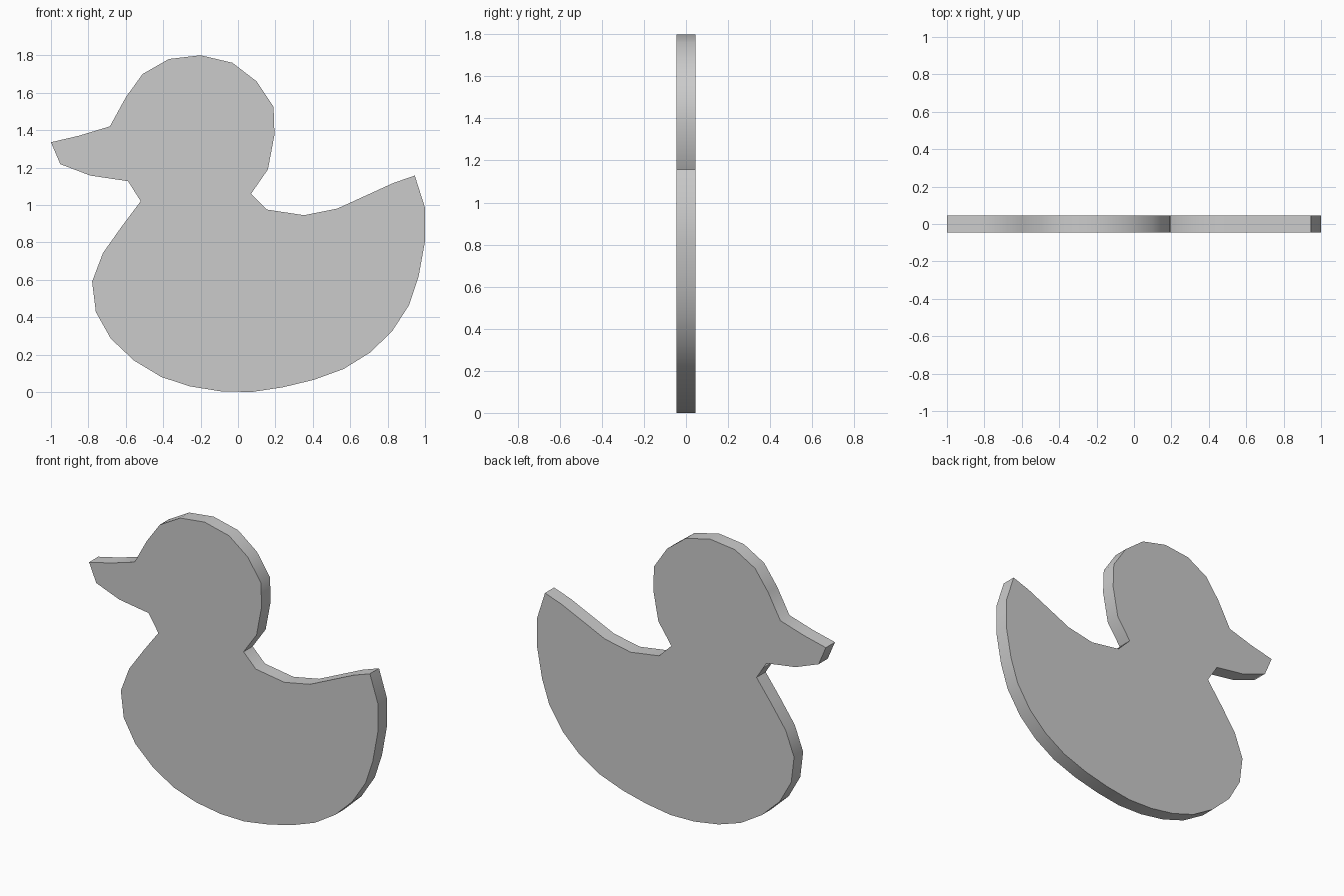
import bpy, bmesh, math

if "Cube" in bpy.data.objects:
    bpy.data.objects.remove(bpy.data.objects["Cube"])

THICKNESS = 0.09

# Silhouette (x, z), clockwise from the beak tip
beak_top = [(-1.0, 1.335), (-0.85, 1.37), (-0.685, 1.42)]
head = [(-0.60, 1.575), (-0.51, 1.70), (-0.37, 1.78), (-0.20, 1.80),
        (-0.03, 1.76), (0.10, 1.66), (0.19, 1.525), (0.195, 1.375),
        (0.16, 1.19), (0.07, 1.06)]
back_and_tail = [(0.155, 0.975), (0.353, 0.945), (0.53, 0.98),
                 (0.83, 1.117), (0.945, 1.157), (1.0, 0.985)]
belly = [(1.0, 0.807), (0.965, 0.615), (0.915, 0.465), (0.823, 0.323),
         (0.705, 0.21), (0.565, 0.123), (0.406, 0.065), (0.24, 0.025),
         (0.075, 0.0), (-0.09, 0.003), (-0.257, 0.03), (-0.41, 0.08),
         (-0.556, 0.168), (-0.68, 0.285), (-0.76, 0.427)]
breast = [(-0.78, 0.59), (-0.722, 0.743), (-0.62, 0.887), (-0.52, 1.02)]
beak_bottom = [(-0.588, 1.127), (-0.79, 1.157), (-0.95, 1.218)]
outline = beak_top + head + back_and_tail + belly + breast + beak_bottom

# Flat duck board: fill the silhouette and extrude it through the thickness
bm = bmesh.new()
face = bm.faces.new([bm.verts.new((x, -THICKNESS / 2, z)) for x, z in outline])
ext = bmesh.ops.extrude_face_region(bm, geom=[face], use_keep_orig=True)
moved = [g for g in ext["geom"] if isinstance(g, bmesh.types.BMVert)]
bmesh.ops.translate(bm, verts=moved, vec=(0, THICKNESS, 0))
bmesh.ops.recalc_face_normals(bm, faces=bm.faces)

mesh = bpy.data.meshes.new("duck_board")
bm.to_mesh(mesh)
bm.free()
duck = bpy.data.objects.new("duck_board", mesh)
bpy.context.collection.objects.link(duck)

# Smooth rim, crisp front and back edges
bpy.context.view_layer.objects.active = duck
duck.select_set(True)
bpy.ops.object.shade_smooth_by_angle(angle=math.radians(50))
